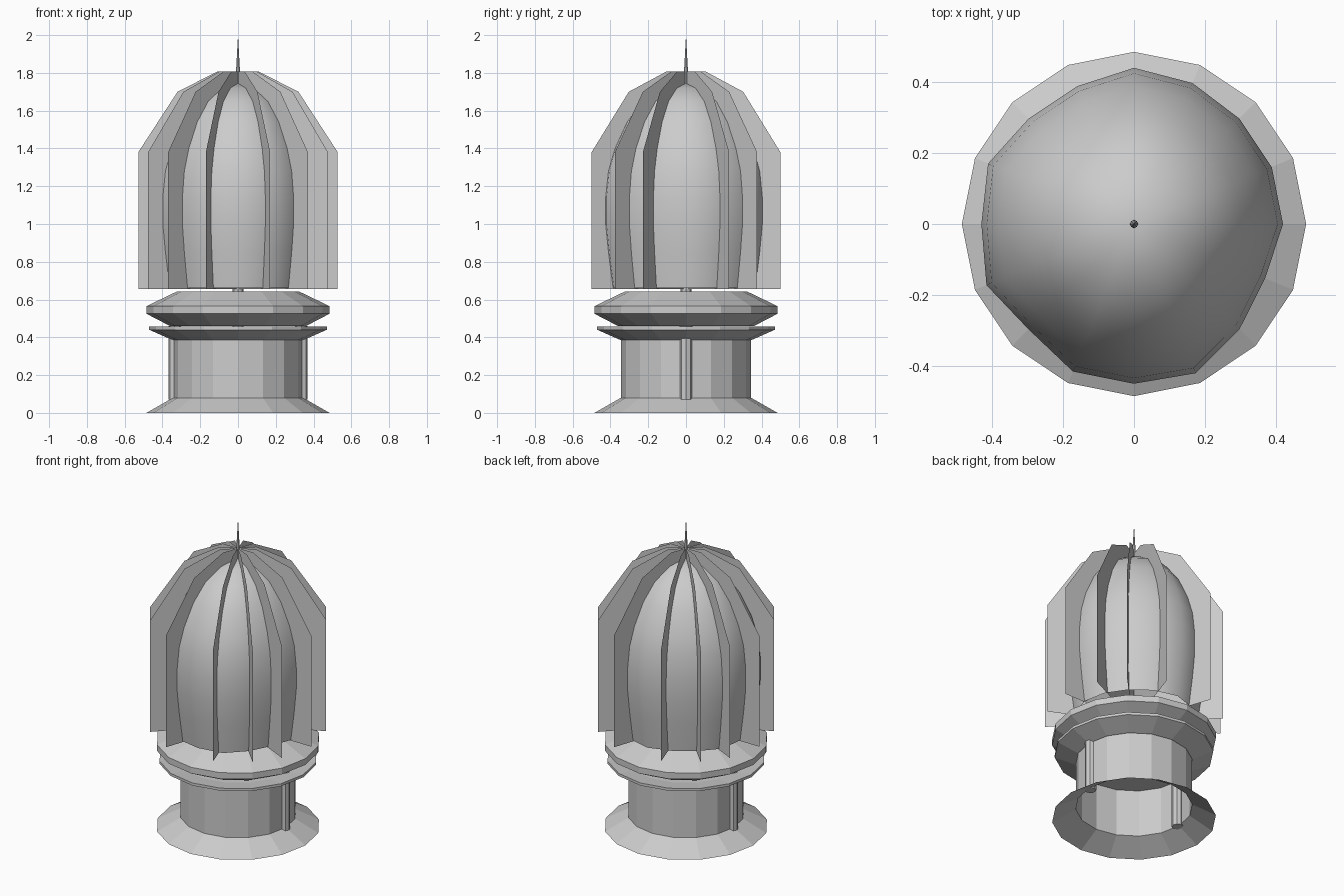
import bpy, bmesh
from math import sin, cos, pi, radians

if "Cube" in bpy.data.objects:
    bpy.data.objects.remove(bpy.data.objects["Cube"])


def finish(name, bm, smooth=False):
    bmesh.ops.remove_doubles(bm, verts=bm.verts, dist=1e-5)
    me = bpy.data.meshes.new(name)
    bm.to_mesh(me)
    bm.free()
    ob = bpy.data.objects.new(name, me)
    bpy.context.collection.objects.link(ob)
    for p in me.polygons:
        p.use_smooth = smooth
    return ob


def lathe(name, profile, sides=16, center=(0, 0), scale=None, smooth=False):
    """Revolve (radius, z) points; scale gives an optional per-side radius factor."""
    bm = bmesh.new()
    rings = []
    for r, z in profile:
        ring = []
        for i in range(sides):
            a = 2 * pi * i / sides
            k = r * (scale[i] if scale else 1)
            ring.append(bm.verts.new((center[0] + k * cos(a), center[1] + k * sin(a), z)))
        rings.append(ring)
    for lo, hi in zip(rings, rings[1:]):
        for i in range(sides):
            j = (i + 1) % sides
            bm.faces.new((lo[i], lo[j], hi[j], hi[i]))
    bmesh.ops.remove_doubles(bm, verts=bm.verts, dist=1e-5)
    return finish(name, bm, smooth)


# Base: open flared skirt, round drum, two side posts
lathe("base_skirt", [(0.485, 0), (0.345, 0.08)])
lathe("base_drum", [(0.345, 0.08), (0.345, 0.40)])
for side, x in (("left", -0.335), ("right", 0.335)):
    lathe(side + "_post", [(0, 0.07), (0.034, 0.07), (0.034, 0.46), (0, 0.46)], 8, (x, 0))

# Flared dish and bevelled disc above it
lathe("lower_dish", [(0, 0.387), (0.35, 0.387), (0.47, 0.44), (0.47, 0.457), (0.36, 0.445), (0, 0.445)])
lathe("upper_disc", [(0, 0.46), (0.36, 0.46), (0.485, 0.525), (0.485, 0.565), (0.325, 0.642), (0, 0.642)])
lathe("centre_rod", [(0, 0.44), (0.03, 0.44), (0.03, 0.72), (0, 0.72)], 8)

# Slightly uneven smooth dome
radii = [.42, .42, .42, .43, .44, .42, .42, .445, .43, .45, .42, .45, .45, .455, .42, .40]
lathe("dome", [(0.39, 0.66), (0.415, 0.85), (0.43, 1.0), (0.43, 1.14), (0.415, 1.28), (0.38, 1.40),
               (0.315, 1.54), (0.23, 1.65), (0.12, 1.72), (0, 1.745)],
      scale=[r / 0.43 for r in radii], smooth=True)

# Thin upright fins meeting on the axis
outline = [(0, 0.655), (0.528, 0.655), (0.528, 1.38), (0.32, 1.70), (0.11, 1.807), (0, 1.807)]
quarter = [25.6, 45.5, 71.2]
angles = [0, 180] + [s for a in quarter for s in (a, -a, 180 - a, 180 + a)]
for n, deg in enumerate(sorted(a % 360 for a in angles)):
    a = radians(deg)
    bm = bmesh.new()
    bm.faces.new([bm.verts.new((r * cos(a), r * sin(a), z)) for r, z in outline])
    finish("fin_%02d" % (n + 1), bm)

# Needle on top
lathe("top_spike", [(0.012, 1.70), (0.011, 1.80), (0, 2.0)], 8)
